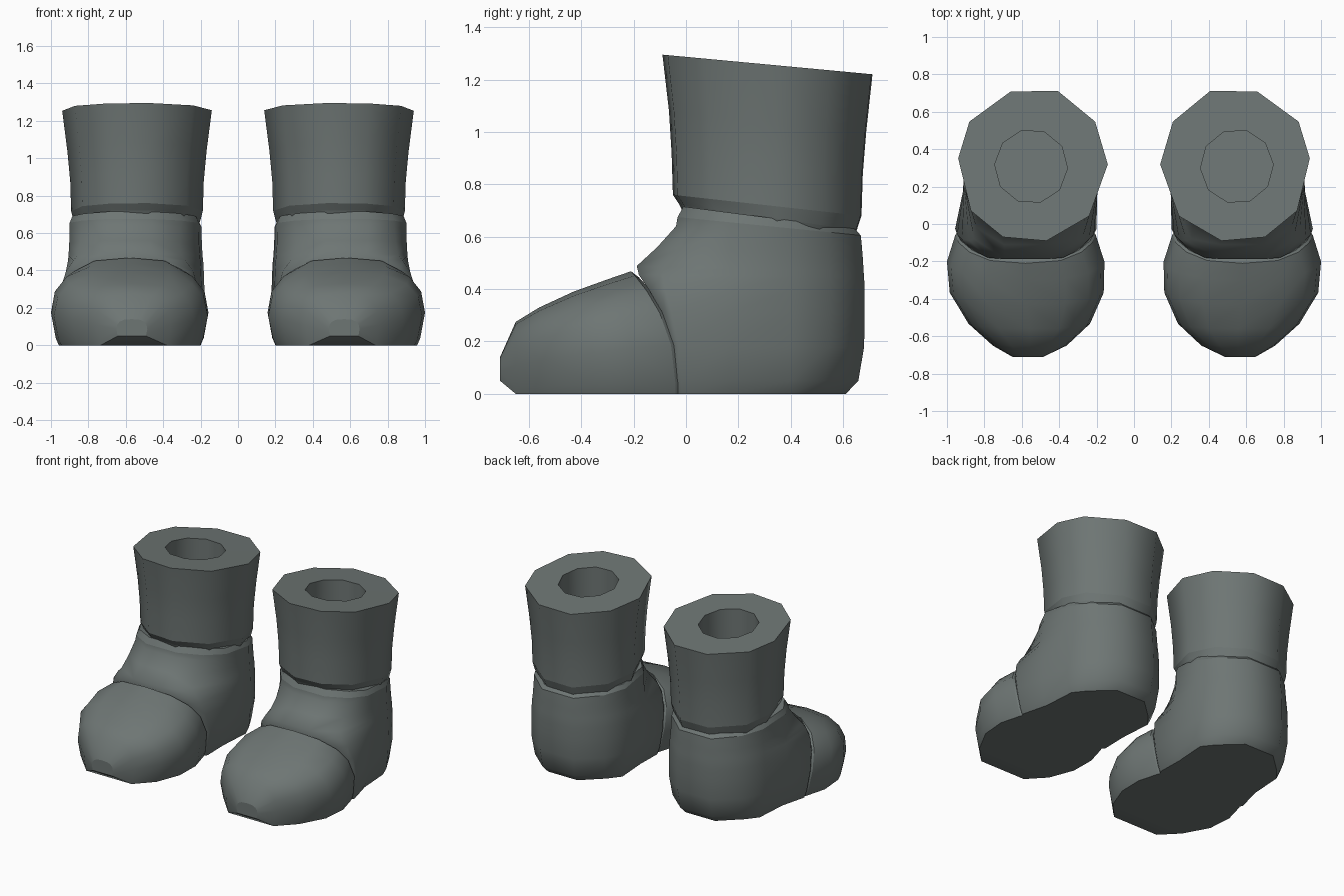
import bpy, bmesh, math

mat = bpy.data.materials.new("dark_grey_green")
mat.diffuse_color = (0.155, 0.18, 0.174, 1)


def loft(name, rings, sharp_rings=(), sharp_cols=(), flat_strips=()):
    """Skin closed rings in order, cap both ends, mirror for the other boot."""
    bm = bmesh.new()
    vs = [[bm.verts.new(p) for p in r] for r in rings]
    n = len(rings[0])
    for i in range(len(vs) - 1):
        for j in range(n):
            k = (j + 1) % n
            f = bm.faces.new((vs[i][j], vs[i][k], vs[i + 1][k], vs[i + 1][j]))
            f.smooth = i not in flat_strips
    bm.faces.new(vs[0])
    bm.faces.new(vs[-1])
    for i in sharp_rings:
        i %= len(vs)
        for j in range(n):
            bm.edges.get((vs[i][j], vs[i][(j + 1) % n])).smooth = False
    for j in sharp_cols:
        for i in range(len(vs) - 1):
            bm.edges.get((vs[i][j], vs[i + 1][j])).smooth = False
    bmesh.ops.recalc_face_normals(bm, faces=bm.faces)
    me = bpy.data.meshes.new(name)
    bm.to_mesh(me)
    bm.free()
    me.materials.append(mat)
    ob = bpy.data.objects.new(name, me)
    bpy.context.collection.objects.link(ob)
    mod = ob.modifiers.new("other_boot", 'MIRROR')
    mod.use_mirror_merge = False
    return ob


# Toe cap: arched sections running forward from the seam
half = [(0.90, 0), (0.94, 0.09), (1, 0.4), (0.95, 0.66), (0.8, 0.84), (0.5, 0.965)]
arch = half + [(0, 1)] + [(-u, v) for u, v in reversed(half)]


def section(y, lean, x0, x1, z0, z1):
    c, w = (x0 + x1) / 2, (x1 - x0) / 2
    return [(c + u * w, y - lean * v ** 2.5, z0 + v * (z1 - z0)) for u, v in arch]


loft("toe_cap", [
    section(-0.01, 0.17, 0.23, 0.93, 0.0, 0.445),
    section(-0.04, 0.17, 0.205, 0.955, 0.0, 0.468),
    section(-0.19, 0.11, 0.158, 1.0, 0.0, 0.437),
    section(-0.36, 0.07, 0.162, 0.985, 0.0, 0.39),
    section(-0.53, 0.03, 0.235, 0.885, 0.0, 0.33),
    section(-0.65, 0.0, 0.36, 0.755, 0.0, 0.275),
    section(-0.71, 0.0, 0.485, 0.65, 0.05, 0.14),
], sharp_rings=(1,), sharp_cols=(0, len(arch) - 1))


# Foot body: stacked rings from sole to ankle
def foot_ring(z, tilt, yf, fw, cw, cy, sw, yb):
    h = [(fw, yf), (cw, cy), (sw, 0.17), (sw, 0.40), (0.8 * sw, yb - 0.13), (0.36 * sw, yb)]
    pts = h + [(-x, y) for x, y in reversed(h)]
    out = []
    for x, y in pts:
        cx = 0.54 + 0.04 * min(1, max(0, (0.3 - y) / 0.34))
        out.append((cx + x, y, z - tilt * (y - yf) / (yb - yf)))
    return out


loft("foot", [foot_ring(*r) for r in [
    (0.00, 0, -0.04, 0.325, 0.345, -0.01, 0.32, 0.61),
    (0.05, 0, -0.045, 0.34, 0.36, -0.015, 0.345, 0.658),
    (0.18, 0, -0.055, 0.36, 0.378, -0.025, 0.358, 0.68),
    (0.31, 0, -0.09, 0.345, 0.366, -0.055, 0.36, 0.682),
    (0.395, 0, -0.14, 0.285, 0.340, -0.08, 0.357, 0.682),
    (0.455, 0.01, -0.18, 0.20, 0.30, -0.09, 0.354, 0.68),
    (0.488, 0.02, -0.188, 0.11, 0.275, -0.08, 0.351, 0.678),
    (0.56, 0.04, -0.11, 0.115, 0.265, -0.02, 0.347, 0.675),
    (0.64, 0.06, -0.038, 0.12, 0.265, 0.04, 0.345, 0.67),
    (0.675, 0.07, -0.032, 0.12, 0.265, 0.05, 0.345, 0.667),
    (0.715, 0.085, -0.01, 0.115, 0.255, 0.07, 0.33, 0.645),
]], sharp_rings=(0, -2, -1))

# Shaft: ten-sided tilted rings, slightly flared, with a round opening
deca = [(-0.33, 1), (0.30, 0.99), (0.85, 0.59), (1, 0.10), (0.83, -0.60),
        (0.40, -0.95), (-0.18, -1), (-0.75, -0.67), (-1, 0.02), (-0.83, 0.59)]


def shaft_ring(zf, zb, yf, yb, w, cx=0.54):
    cy, d = (yf + yb) / 2, (yb - yf) / 2
    return [(cx + x * w, cy + y * d, zf + (zb - zf) * (y + 1) / 2) for x, y in deca]


def hole_ring(drop):
    return [(0.55 + 0.195 * math.cos(a), 0.308 + 0.198 * math.sin(a),
             1.295 - drop - 0.0937 * (0.398 + 0.198 * math.sin(a)))
            for a in (math.radians(111 - 36 * i) for i in range(10))]


loft("shaft", [
    shaft_ring(0.69, 0.60, -0.01, 0.64, 0.33),
    shaft_ring(0.722, 0.625, -0.025, 0.652, 0.34),
    shaft_ring(0.76, 0.68, -0.05, 0.67, 0.352),
    shaft_ring(0.92, 0.84, -0.055, 0.675, 0.357),
    shaft_ring(1.08, 1.00, -0.065, 0.688, 0.372),
    shaft_ring(1.295, 1.22, -0.09, 0.712, 0.40),
    hole_ring(0),
    hole_ring(0.4),
], sharp_rings=(1, 2, 5, 6, 7), flat_strips=(5,))
